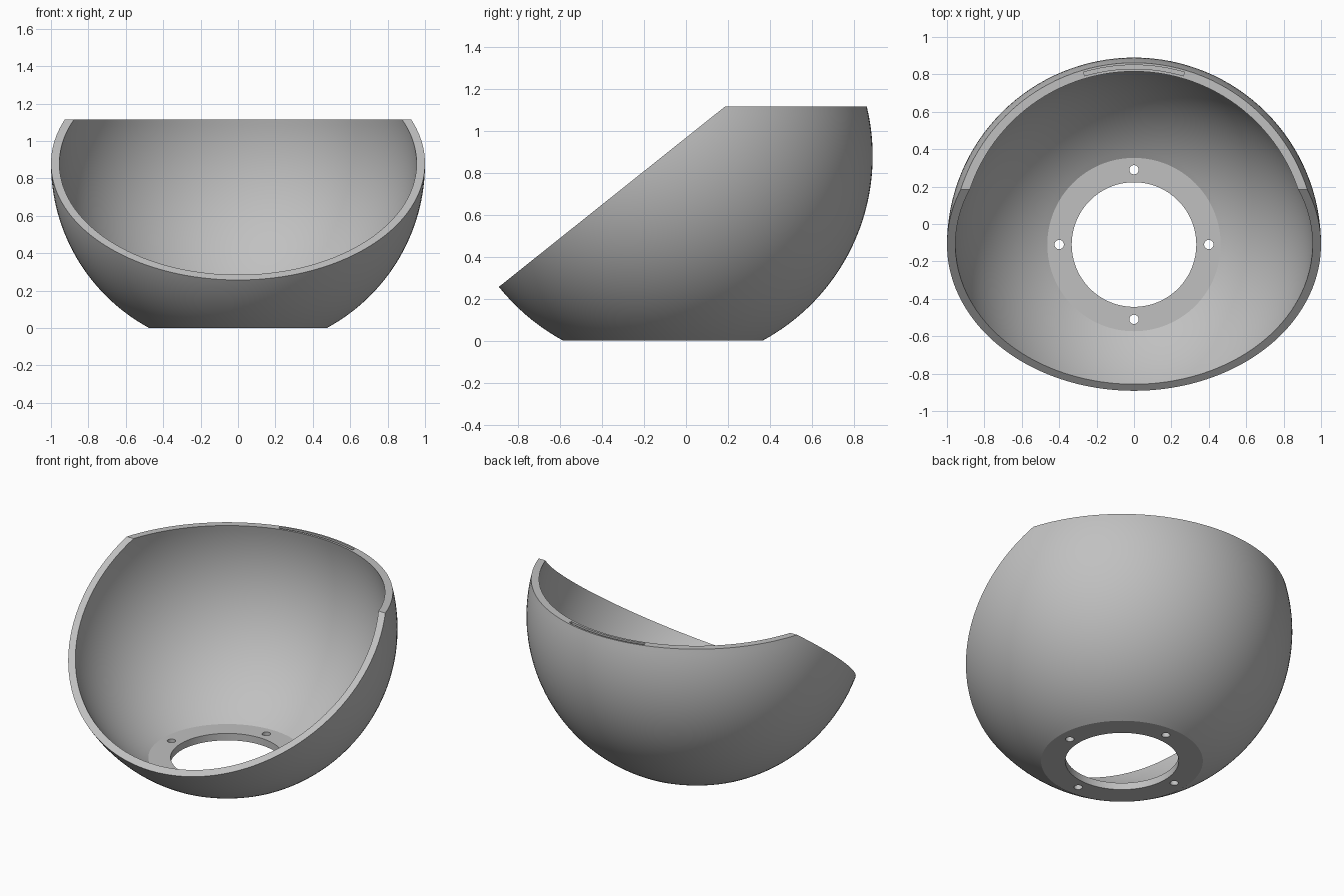
import bpy, bmesh
from math import sin, cos, pi, asin, sqrt, radians, atan2
from mathutils import Matrix, Vector

cube = bpy.data.objects.get("Cube")
if cube:
    bpy.data.objects.remove(cube, do_unlink=True)

CY, CZ = -0.11, 0.88          # sphere centre
R_OUT, R_IN = 1.0, 0.955      # shell radii
TOP, FLOOR = 1.115, 0.045     # rim height, base thickness
HOLE_R, SEGMENTS = 0.333, 128

grey = bpy.data.materials.new("grey")
grey.use_nodes = True
colour = (0.53, 0.53, 0.53, 1)
grey.diffuse_color = colour
grey.node_tree.nodes["Principled BSDF"].inputs["Base Color"].default_value = colour


def make_object(name, bm):
    bmesh.ops.recalc_face_normals(bm, faces=bm.faces)
    mesh = bpy.data.meshes.new(name)
    bm.to_mesh(mesh)
    bm.free()
    mesh.materials.append(grey)
    obj = bpy.data.objects.new(name, mesh)
    bpy.context.collection.objects.link(obj)
    return obj


def arc(radius, z_low, z_high, steps=36):
    """Profile points of a sphere between two heights."""
    a, b = asin((z_low - CZ) / radius), asin((z_high - CZ) / radius)
    angles = [a + (b - a) * i / steps for i in range(steps + 1)]
    return [(radius * cos(t), CZ + radius * sin(t)) for t in angles]


def cylinder(name, radius, x, y):
    bm = bmesh.new()
    bmesh.ops.create_cone(bm, cap_ends=True, segments=32, radius1=radius,
                          radius2=radius, depth=0.4,
                          matrix=Matrix.Translation((x, y, 0)))
    return make_object(name, bm)


# Bowl: closed shell profile turned about the vertical axis
profile = ([(HOLE_R, 0)] + arc(R_OUT, 0, TOP)
           + arc(R_IN, FLOOR, TOP)[::-1] + [(HOLE_R, FLOOR)])
bm = bmesh.new()
rings = []
for i in range(SEGMENTS):
    t = 2 * pi * i / SEGMENTS
    rings.append([bm.verts.new((r * cos(t), CY + r * sin(t), z)) for r, z in profile])
n = len(profile)
for i in range(SEGMENTS):
    a, b = rings[i], rings[(i + 1) % SEGMENTS]
    for j in range(n):
        k = (j + 1) % n
        bm.faces.new((a[j], b[j], b[k], a[k]))
bowl = make_object("bowl", bm)

# Cutter for the sloping front opening
low, high = Vector((0, -0.89, 0.258)), Vector((0, 0.185, TOP))
slope = atan2(high.z - low.z, high.y - low.y)
bm = bmesh.new()
bmesh.ops.create_cube(bm, size=4, matrix=Matrix.Translation((low + high) / 2)
                      @ Matrix.Rotation(slope, 4, 'X')
                      @ Matrix.Translation((0, 0, 2)))
cutters = [make_object("opening_cutter", bm)]

# Cutters for the four screw holes
for i in range(4):
    t = i * pi / 2
    cutters.append(cylinder("screw_hole_cutter", 0.025, 0.4 * cos(t), CY + 0.4 * sin(t)))

# Cutter for the curved slot in the back rim
bm = bmesh.new()
outline = []
half = radians(16.3)
for radius, direction in ((0.94, 1), (0.96, -1)):
    for i in range(25):
        t = pi / 2 + direction * half * (i / 12 - 1)
        outline.append(bm.verts.new((radius * cos(t), CY + radius * sin(t), TOP - 0.04)))
base = bm.faces.new(outline)
top = bmesh.ops.extrude_face_region(bm, geom=[base])["geom"]
bmesh.ops.translate(bm, vec=(0, 0, 0.1),
                    verts=[v for v in top if isinstance(v, bmesh.types.BMVert)])
cutters.append(make_object("slot_cutter", bm))

# Apply the cuts and smooth the curved walls
bpy.ops.object.select_all(action='DESELECT')
bpy.context.view_layer.objects.active = bowl
bowl.select_set(True)
for cutter in cutters:
    cutter.hide_render = True
    mod = bowl.modifiers.new("cut", 'BOOLEAN')
    mod.operation, mod.solver, mod.object = 'DIFFERENCE', 'EXACT', cutter
    bpy.ops.object.modifier_apply(modifier=mod.name)
    bpy.data.objects.remove(cutter, do_unlink=True)
bpy.ops.object.shade_smooth_by_angle(angle=radians(18))
